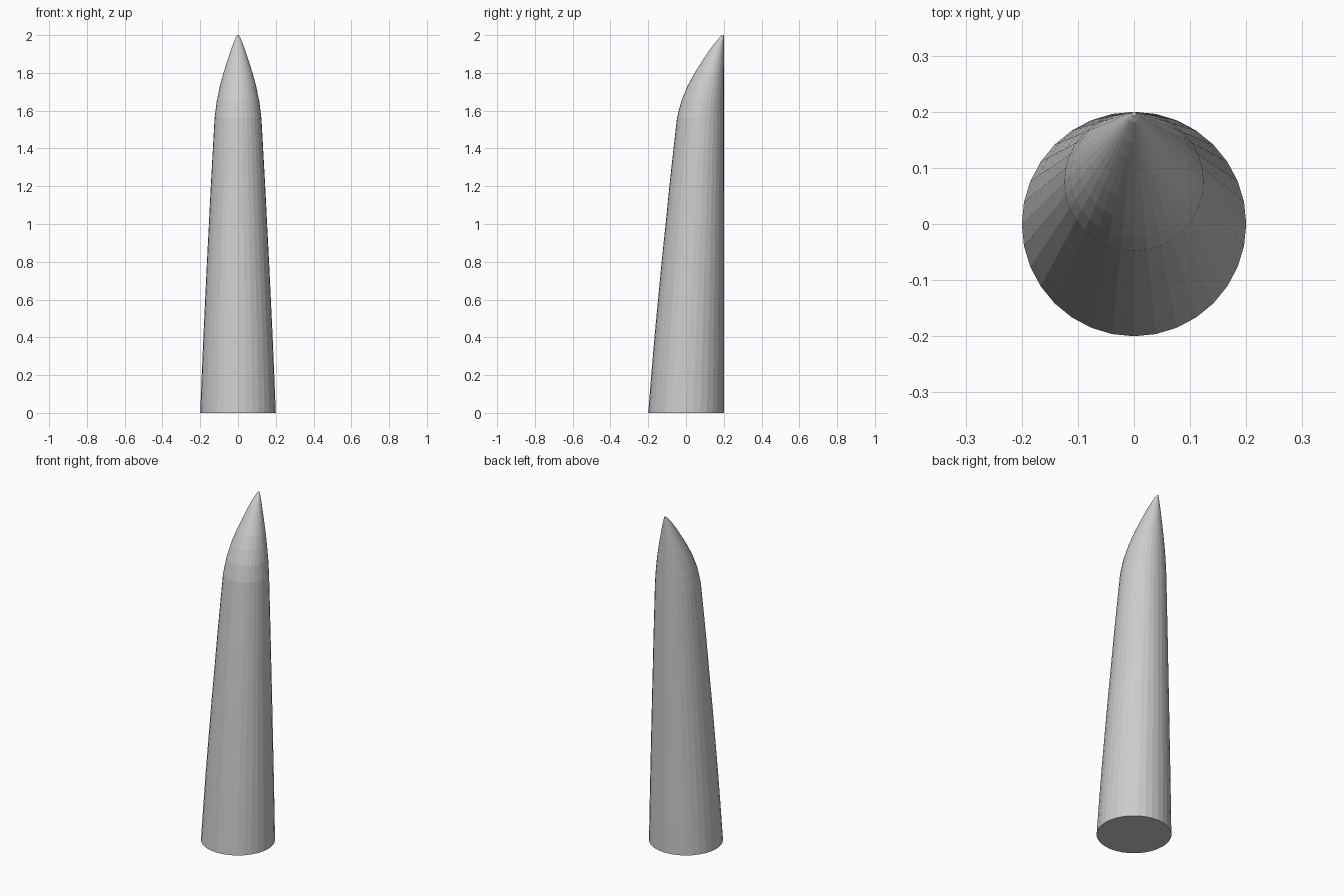
import bpy, bmesh, math

if "Cube" in bpy.data.objects:
    bpy.data.objects.remove(bpy.data.objects["Cube"])

SIDES = 32
# (height, radius) of each ring; every ring touches the straight back line y = 0.2
PROFILE = [(0, .2), (.2, .192), (.4, .1835), (.6, .174), (.8, .1645), (1.0, .154),
           (1.2, .144), (1.4, .133), (1.56, .124), (1.65, .1125), (1.73, .096),
           (1.8, .077), (1.86, .058), (1.91, .0415), (1.95, .027), (1.98, .0145),
           (1.993, .009), (2.0, .004)]

# Spike body: lofted rings sharing a vertical back edge
bm = bmesh.new()
rings = []
for z, r in PROFILE:
    ring = []
    for i in range(SIDES):
        a = 2 * math.pi * i / SIDES
        ring.append(bm.verts.new((r * math.cos(a), 0.2 - r + r * math.sin(a), z)))
    rings.append(ring)
for low, high in zip(rings, rings[1:]):
    for i in range(SIDES):
        j = (i + 1) % SIDES
        bm.faces.new((low[i], low[j], high[j], high[i]))

# Flat base and tiny tip cap
bm.faces.new(rings[0][::-1])
bm.faces.new(rings[-1])

mesh = bpy.data.meshes.new("spike")
bm.to_mesh(mesh)
bm.free()
spike = bpy.data.objects.new("spike", mesh)
bpy.context.collection.objects.link(spike)
